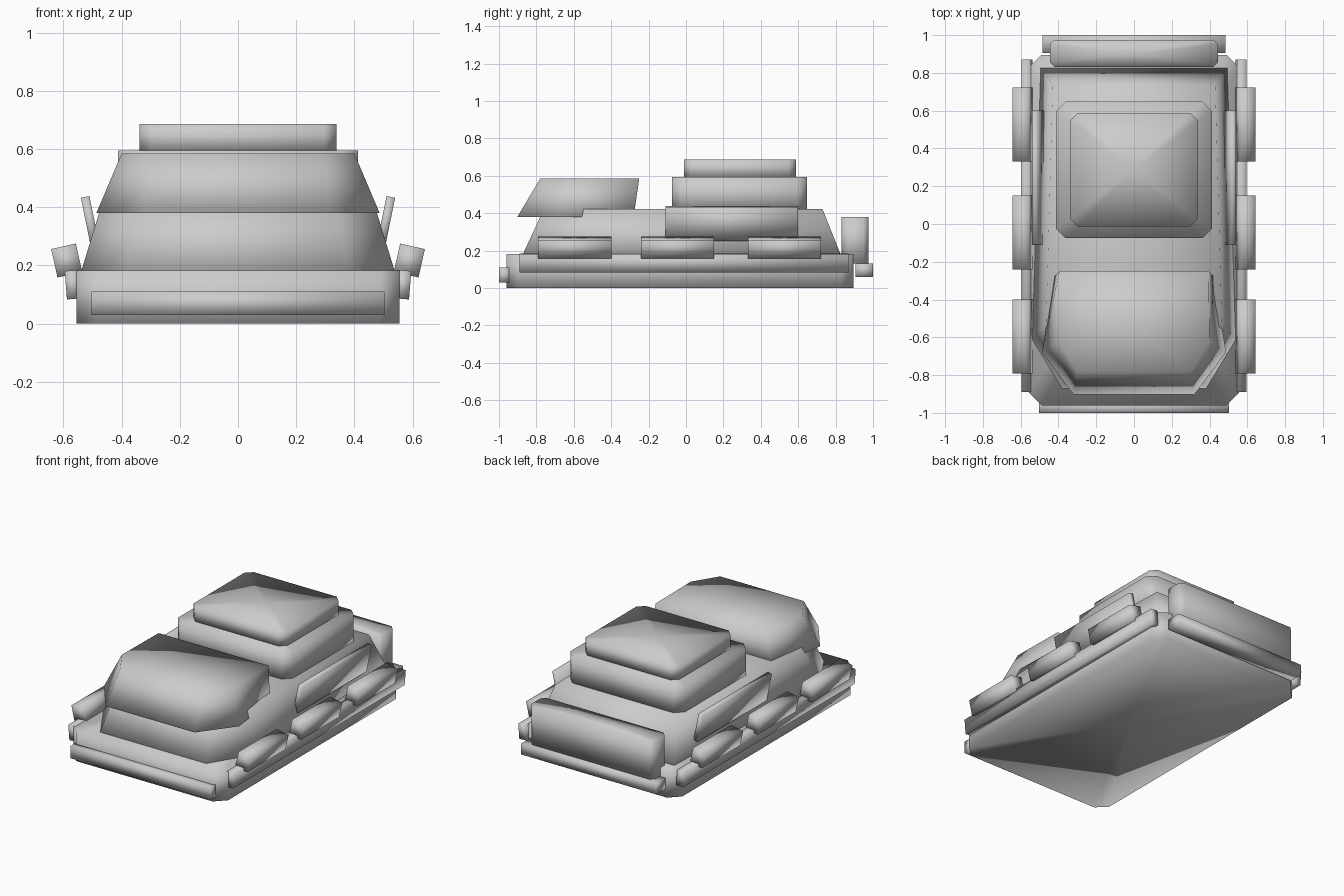
import bpy
import bmesh
from mathutils import Matrix, Vector

cube = bpy.data.objects.get("Cube")
if cube:
    bpy.data.objects.remove(cube, do_unlink=True)

grey = bpy.data.materials.new("light grey")
grey.use_nodes = True
COLOUR = (0.6, 0.6, 0.6, 1)
grey.diffuse_color = COLOUR
grey.node_tree.nodes["Principled BSDF"].inputs["Base Color"].default_value = COLOUR


def loft(name, lower, z0, upper, z1, matrix=Matrix()):
    """Join two outlines with sides and close both ends with a centre fan."""
    bm = bmesh.new()
    rings = []
    for outline, z in ((lower, z0), (upper, z1)):
        rings.append([bm.verts.new((x, y, z)) for x, y in outline])
    count = len(lower)
    for i in range(count):
        j = (i + 1) % count
        bm.faces.new((rings[0][i], rings[0][j], rings[1][j], rings[1][i]))
    for ring in rings:
        centre = sum((v.co for v in ring), Vector()) / count
        hub = bm.verts.new(centre)
        for i in range(count):
            bm.faces.new((ring[i], ring[(i + 1) % count], hub))
    bmesh.ops.recalc_face_normals(bm, faces=bm.faces)
    bm.transform(matrix)
    for face in bm.faces:
        face.smooth = True
    mesh = bpy.data.meshes.new(name)
    bm.to_mesh(mesh)
    bm.free()
    mesh.materials.append(grey)
    obj = bpy.data.objects.new(name, mesh)
    bpy.context.collection.objects.link(obj)
    return obj


def mirrored(half):
    """Complete an outline from its +x half."""
    return half + [(-x, y) for x, y in reversed(half)]


def slab(name, x, y0, y1, z0, z1, cut=0):
    """Upright block, optionally with cut corners in plan."""
    if cut:
        half = [(x - cut, y1), (x, y1 - cut), (x, y0 + cut), (x - cut, y0)]
    else:
        half = [(x, y1), (x, y0)]
    outline = mirrored(half)
    return loft(name, outline, z0, outline, z1)


def leaning_box(name, centre, size, lean):
    """Box turned about its long axis, placed on both sides."""
    w, d, h = (s / 2 for s in size)
    outline = mirrored([(w, d), (w, -d)])
    for side, label in ((1, "left"), (-1, "right")):
        place = Matrix.Translation((side * centre[0], centre[1], centre[2]))
        turn = Matrix.Rotation(side * lean, 4, 'Y')
        loft(f"{label}_{name}", outline, -h, outline, h, place @ turn)


# Base plate with bars at both ends
slab("base", 0.555, -0.96, 0.895, 0, 0.183, cut=0.065)
slab("front_bar", 0.503, -1.0, -0.94, 0.03, 0.11)
slab("rear_bar", 0.485, 0.905, 1.0, 0.06, 0.13)

# Sloped hull
loft("hull",
     mirrored([(0.5, 0.835), (0.545, -0.62), (0.385, -0.882)]), 0.16,
     mirrored([(0.43, 0.73), (0.465, -0.52), (0.34, -0.76)]), 0.422)

# Front cabin with a raked nose
loft("cabin",
     mirrored([(0.425, -0.28), (0.487, -0.68), (0.32, -0.902)]), 0.38,
     mirrored([(0.395, -0.25), (0.4, -0.62), (0.3, -0.78)]), 0.585)

# Stepped turret
slab("turret_lower", 0.412, -0.075, 0.648, 0.41, 0.595, cut=0.05)
slab("turret_upper", 0.338, -0.012, 0.587, 0.59, 0.687, cut=0.04)

# Storage box at the rear
slab("rear_box", 0.445, 0.832, 0.975, 0.13, 0.38, cut=0.025)

# Side skirts, pods and leaning panels
leaning_box("skirt", (0.567, -0.01, 0.134), (0.05, 1.76, 0.098), 0.08)
leaning_box("panel", (0.507, 0.245, 0.345), (0.03, 0.71, 0.185), 0.2)
for number, y in enumerate((-0.595, -0.045, 0.527), 1):
    leaning_box(f"pod_{number}", (0.589, y, 0.217), (0.087, 0.392, 0.1), 0.22)
